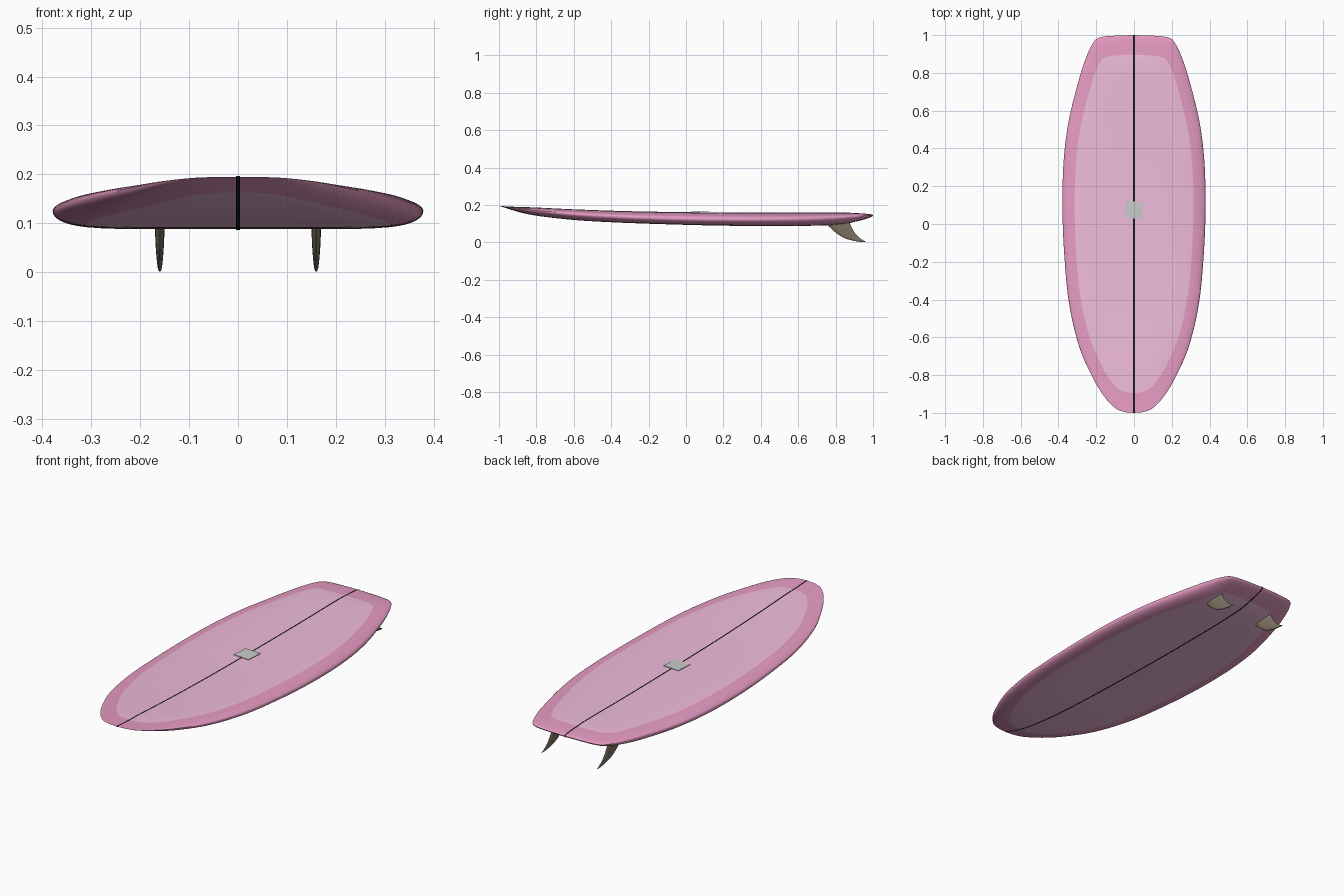
import bpy, bmesh, math
from mathutils import Vector, Matrix

if "Cube" in bpy.data.objects:
    bpy.data.objects.remove(bpy.data.objects["Cube"])

EDGE, END = 0.83, 0.895      # inlay border as a share of half width / half length


def material(name, rgb):
    m = bpy.data.materials.new(name)
    m.diffuse_color = (*rgb, 1)
    m.use_nodes = True
    m.node_tree.nodes["Principled BSDF"].inputs["Base Color"].default_value = m.diffuse_color
    return m


def finish(name, bm, mats, smooth=True):
    bmesh.ops.remove_doubles(bm, verts=bm.verts, dist=1e-5)
    bmesh.ops.recalc_face_normals(bm, faces=bm.faces)
    mesh = bpy.data.meshes.new(name)
    bm.to_mesh(mesh)
    bm.free()
    ob = bpy.data.objects.new(name, mesh)
    bpy.context.collection.objects.link(ob)
    for m in mats:
        mesh.materials.append(m)
    bpy.ops.object.select_all(action='DESELECT')
    ob.select_set(True)
    bpy.context.view_layer.objects.active = ob
    if smooth:
        bpy.ops.object.shade_smooth_by_angle(angle=math.radians(40))
    return ob


def curve_at(keys, y):
    """Smooth height lookup through (y, z) keys."""
    y = max(keys[0][0], min(keys[-1][0], y))
    i = next(k for k in range(len(keys) - 1) if y <= keys[k + 1][0])

    def slope(k):
        a, b = keys[max(k - 1, 0)], keys[min(k + 1, len(keys) - 1)]
        return (b[1] - a[1]) / (b[0] - a[0])
    (y0, z0), (y1, z1) = keys[i], keys[i + 1]
    h = y1 - y0
    t = (y - y0) / h
    return ((2*t**3 - 3*t*t + 1) * z0 + (t**3 - 2*t*t + t) * h * slope(i)
            + (3*t*t - 2*t**3) * z1 + (t**3 - t*t) * h * slope(i + 1))


def spline(pts, steps):
    """Catmull-Rom path through points."""
    p = [Vector(q) for q in pts]
    p = [2*p[0] - p[1]] + p + [2*p[-1] - p[-2]]
    out = []
    for i in range(1, len(p) - 2):
        a, b, c, d = p[i-1:i+3]
        for s in range(steps):
            t = s / steps
            out.append(0.5 * (2*b + (c - a)*t + (2*a - 5*b + 4*c - d)*t*t
                              + (3*b - a - 3*c + d)*t**3))
    return out + [p[-2]]


# Rocker curves: deck, rail apex and bottom heights along the length
DECK = [(-1, .197), (-.8, .187), (-.6, .177), (-.3, .167), (0, .162), (.5, .159), (.8, .161), (1, .164)]
RAIL = [(-1, .195), (-.9, .183), (-.8, .171), (-.6, .153), (-.3, .136), (.1, .125), (.6, .127), (1, .145)]
BOTTOM = [(-1, .193), (-.9, .162), (-.75, .136), (-.5, .113), (0, .094), (.4, .088), (.8, .094), (1, .122)]


def height(y, q, side):
    apex = curve_at(RAIL, y)
    if side > 0:
        return apex + (curve_at(DECK, y) - apex) * math.sqrt(max(0, 1 - q**5))
    return apex + (curve_at(BOTTOM, y) - apex) * math.sqrt(max(0, 1 - q**9))


def inner_q(f, y):
    return EDGE * math.sqrt(f*f + min(1, abs(y) / END)**8 * (1 - f*f))


rail_mat = material("rail_pink", (.80, .33, .55))
inlay_mat = material("inlay_pink", (.87, .50, .71))
black = material("black", (.01, .01, .01))
fin_mat = material("fin_brown", (.20, .17, .12))

# Board: half outline from nose to tail, rounded rails around an inlay
outline = spline([(0, -1), (.05, -.995), (.1, -.974), (.16, -.91), (.22, -.81), (.29, -.65),
                  (.344, -.42), (.37, -.15), (.379, .1), (.372, .34), (.345, .55), (.29, .77),
                  (.25, .89), (.212, .965), (.175, .989), (.1, .997), (0, 1)], 6)
RINGS, COLS = 9, 10
bm = bmesh.new()
for mx in (1, -1):
    for side in (1, -1):
        rows = []
        for x, y in outline:
            row = []
            for k in range(RINGS, -1, -1):
                q = EDGE + (1 - EDGE) * math.sin(k / RINGS * math.pi / 2)
                yy = y * (1 - (1 - q) * (1 - END) / (1 - EDGE))
                row.append(bm.verts.new((mx * x * q, yy, height(yy, q, side))))
            yy = y * END
            for c in range(COLS - 1, -1, -1):
                f = c / COLS
                row.append(bm.verts.new((mx * x * EDGE * f, yy, height(yy, inner_q(f, yy), side))))
            rows.append(row)
        for a, b in zip(rows, rows[1:]):
            for j in range(len(a) - 1):
                face = bm.faces.new((a[j], a[j+1], b[j+1], b[j]))
                face.material_index = 0 if j < RINGS else 1
bmesh.ops.dissolve_degenerate(bm, dist=1e-6, edges=bm.edges)
finish("board", bm, [rail_mat, inlay_mat])

# Stringer: thin dark strip running round the centre line
loop = []
for side in (1, -1):
    for i in range(121):
        y = -side * math.cos(i / 120 * math.pi)
        q = inner_q(0, y) if abs(y) < END else 1 - (1 - abs(y)) * (1 - EDGE) / (1 - END)
        loop.append((y * 1.0005, height(y, q, side) + side * .0012))
bm = bmesh.new()
left, right = [[bm.verts.new((x, y, z)) for y, z in loop] for x in (-.004, .004)]
for i in range(len(loop)):
    j = (i + 1) % len(loop)
    bm.faces.new((left[i], left[j], right[j], right[i]))
finish("stringer", bm, [black])

# Deck patch: plain square
bm = bmesh.new()
bmesh.ops.create_cube(bm, size=1, matrix=Matrix.Translation((0, .075, .163))
                      @ Matrix.Rotation(math.radians(-4), 4, 'Z') @ Matrix.Diagonal((.09, .09, .003, 1)))
finish("deck_patch", bm, [material("patch_grey", (.66, .68, .67))], False)

# Fins: swept foil sections (leading y, trailing y, z, half thickness)
sections = spline([(.745, .875, .105, .010), (.775, .888, .075, .0095), (.81, .908, .045, .008),
                   (.85, .932, .022, .006), (.90, .953, .008, .004), (.945, .966, .001, .0015)], 4)[0:]
N = 20


def spline_fin(x0, name):
    bm = bmesh.new()
    rings = []
    for lead, trail, z, th in sections:
        ring = []
        for i in range(N):
            a = 2 * math.pi * i / N
            u = (1 - math.cos(a)) / 2
            ring.append(bm.verts.new((x0 + th * math.sin(a) * (1 - .4 * u) * 1.2,
                                      lead + (trail - lead) * u, z)))
        rings.append(ring)
    for a, b in zip(rings, rings[1:]):
        for i in range(N):
            j = (i + 1) % N
            bm.faces.new((a[i], a[j], b[j], b[i]))
    bm.faces.new(rings[0])
    bm.faces.new(rings[-1])
    finish(name, bm, [fin_mat])


# catmull helper also handles 4D points, so one section list serves both fins
for x0, name in ((-.16, "fin_left"), (.16, "fin_right")):
    spline_fin(x0, name)
